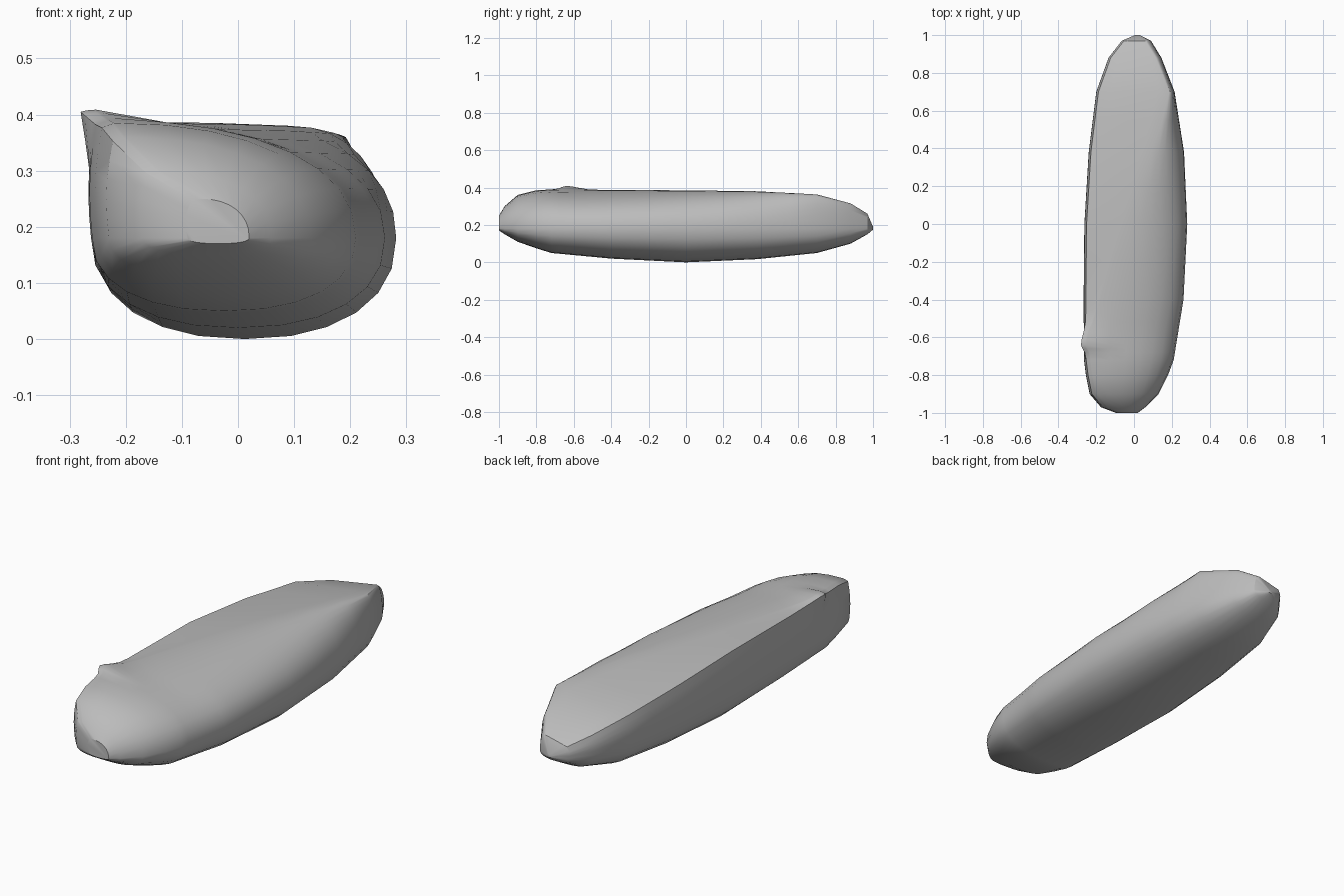
import bpy
import bmesh
import math
from mathutils import Vector

if "Cube" in bpy.data.objects:
    bpy.data.objects.remove(bpy.data.objects["Cube"], do_unlink=True)

MID = 0.18  # height of the widest line

# Stations: y, left x, right x, bottom z, top z
STATIONS = [
    (-1, -.09, .02, .17, .25),
    (-.97, -.17, .06, .15, .3),
    (-.9, -.23, .13, .11, .36),
    (-.8, -.25, .18, .075, .385),
    (-.72, -.26, .21, .05, .39),
    (-.4, -.262, .262, .02, .387),
    (0, -.258, .282, 0, .385),
    (.38, -.235, .265, .017, .38),
    (.7, -.195, .215, .05, .363),
    (.88, -.13, .145, .1, .315),
    (.97, -.06, .09, .15, .26),
    (1, .01, .03, .175, .19),
]


def station(y):
    """Interpolate the station table at y."""
    for a, b in zip(STATIONS, STATIONS[1:]):
        if a[0] <= y <= b[0]:
            t = (y - a[0]) / (b[0] - a[0])
            return [p + (q - p) * t for p, q in zip(a, b)]


def power(value, exponent):
    return math.copysign(abs(value) ** exponent, value)


def section(y):
    """Closed outline: round belly, round right shoulder, flat top, upright left wall."""
    _, left, right, bottom, top = station(y)
    center, half = (left + right) / 2, (right - left) / 2
    margin = min(.03, half * .4)
    crease = min(max(-.038 + .341 * y, left + margin), right - margin)
    drop = .04 + .3 * max(y, 0)
    edge = MID + (top - MID) * (1 - drop)
    points = []
    for i in range(12):
        a = math.pi + math.pi * i / 12
        points.append((center + half * power(math.cos(a), .88),
                       MID + (MID - bottom) * power(math.sin(a), .88)))
    for i in range(8):
        a = math.pi / 2 * i / 8
        points.append((crease + (right - crease) * math.cos(a) ** .9,
                       MID + (top - MID) * math.sin(a) ** .9))
    for i in range(6):
        t = i / 6
        points.append((crease + (left + .007 - crease) * t, top + (edge - top) * t))
    for i in range(5):
        t = i / 5
        points.append((left + .007 * (1 - t) - .008 * math.sin(math.pi * t),
                       edge + (MID - edge) * t))
    return points


def bump(co):
    """Swell the upper left edge into a small knob with a tail running back."""
    d = co - Vector((-.255, -.64, .38))
    spread = .035 if d.y < 0 else .08
    near = math.exp(-(d.x / .06) ** 2 - (d.y / spread) ** 2 - (d.z / .045) ** 2)
    return co + Vector((-.027, 0, .024)) * near


# Body shell
ys = sorted({s[0] for s in STATIONS} | {-.68, -.66, -.64, -.61, -.57, -.52, -.46, -.2, .2, .55})
bm = bmesh.new()
rings = [[bm.verts.new(bump(Vector((x, y, z)))) for x, z in section(y)] for y in ys]
for a, b in zip(rings, rings[1:]):
    for i in range(len(a)):
        j = (i + 1) % len(a)
        bm.faces.new((a[i], a[j], b[j], b[i]))
bm.faces.new(rings[0])
bm.faces.new(rings[-1])
bmesh.ops.recalc_face_normals(bm, faces=bm.faces)
mesh = bpy.data.meshes.new("body_shell")
bm.to_mesh(mesh)
bm.free()
body = bpy.data.objects.new("body_shell", mesh)
bpy.context.collection.objects.link(body)

# Plain grey material
grey = bpy.data.materials.new("plain_grey")
grey.use_nodes = True
color = (.5, .5, .5, 1)
grey.diffuse_color = color
grey.node_tree.nodes["Principled BSDF"].inputs["Base Color"].default_value = color
mesh.materials.append(grey)

# Smooth skin with sharp creases kept
bpy.ops.object.select_all(action='DESELECT')
body.select_set(True)
bpy.context.view_layer.objects.active = body
bpy.ops.object.shade_smooth_by_angle(angle=math.radians(30))
